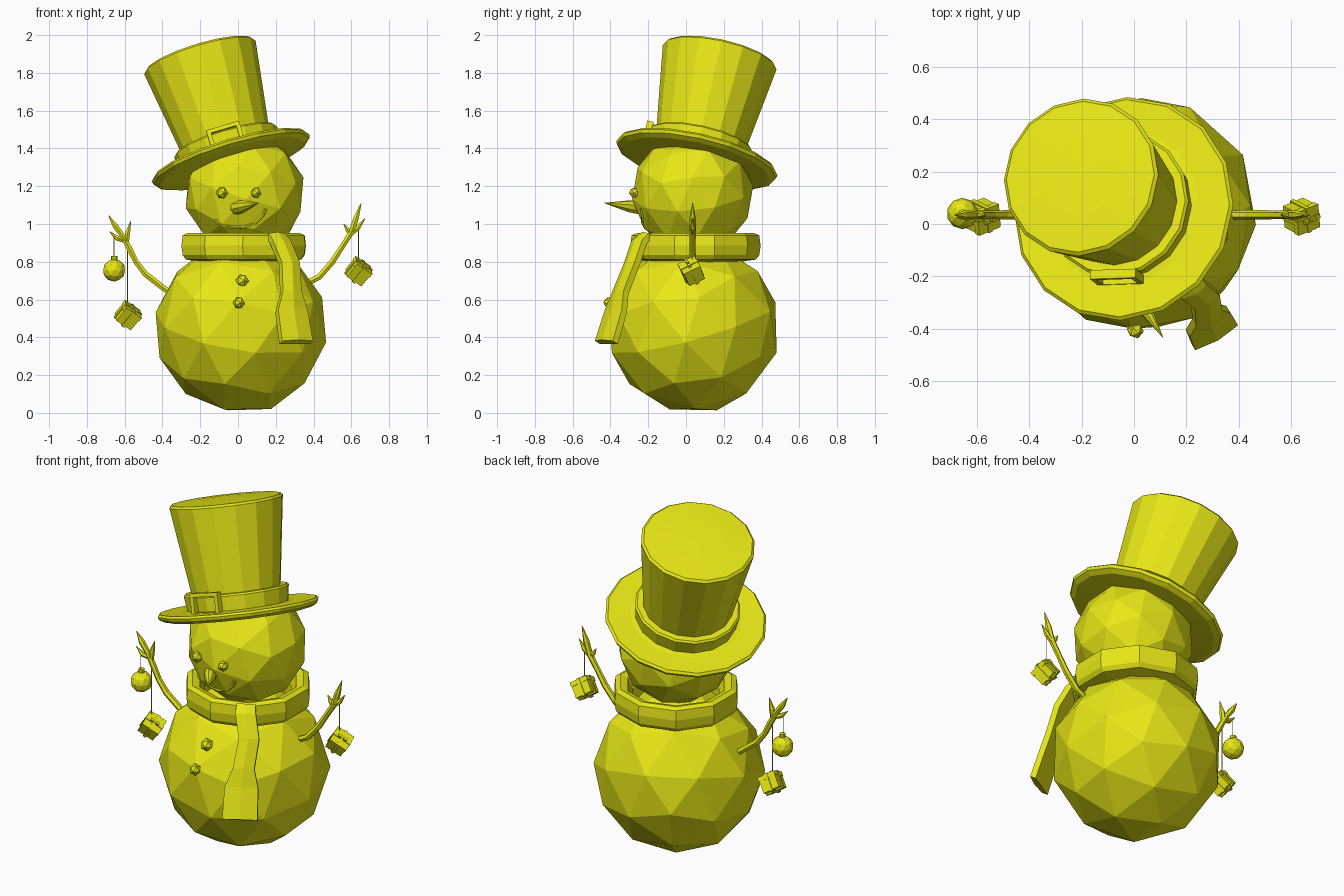
import bpy, bmesh, math
from mathutils import Vector, Matrix, Euler

if "Cube" in bpy.data.objects:
    bpy.data.objects.remove(bpy.data.objects["Cube"])

yellow = bpy.data.materials.new("yellow")
yellow.diffuse_color = (0.8, 0.8, 0.008, 1)
yellow.use_nodes = True
yellow.node_tree.nodes["Principled BSDF"].inputs["Base Color"].default_value = yellow.diffuse_color


def add(name, mesh, matrix=Matrix()):
    for p in mesh.polygons:
        p.use_smooth = False
    mesh.materials.clear()
    mesh.materials.append(yellow)
    ob = bpy.data.objects.new(name, mesh)
    ob.matrix_world = matrix
    bpy.context.collection.objects.link(ob)
    return ob


def from_bm(name, bm, matrix=Matrix()):
    bmesh.ops.recalc_face_normals(bm, faces=bm.faces)
    me = bpy.data.meshes.new(name)
    bm.to_mesh(me)
    bm.free()
    return add(name, me, matrix)


def ball(name, loc, r, sub=2, rot=(0, 0, 0)):
    bm = bmesh.new()
    m = Matrix.Translation(loc) @ Euler([math.radians(a) for a in rot]).to_matrix().to_4x4()
    bmesh.ops.create_icosphere(bm, subdivisions=sub, radius=r, matrix=m)
    return from_bm(name, bm)


def lathe(name, profile, sides, matrix=Matrix()):
    """Spin a closed (radius, height) profile about the local z axis."""
    bm = bmesh.new()
    vs = [bm.verts.new((r, 0, z)) for r, z in profile]
    es = [bm.edges.new((vs[i], vs[(i + 1) % len(vs)])) for i in range(len(vs))]
    bmesh.ops.spin(bm, geom=vs + es, cent=(0, 0, 0), axis=(0, 0, 1),
                   angle=math.tau, steps=sides, use_duplicate=False)
    bmesh.ops.remove_doubles(bm, verts=bm.verts, dist=0.0005)
    return from_bm(name, bm, matrix)


def boxes(name, parts, matrix):
    """Several boxes (centre, size) in one mesh."""
    bm = bmesh.new()
    for c, s in parts:
        bmesh.ops.create_cube(bm, size=1, matrix=Matrix.Translation(c) @ Matrix.Diagonal((*s, 1)))
    return from_bm(name, bm, matrix)


def tube(name, paths):
    """Faceted tubes through (x, y, z, radius) points."""
    cu = bpy.data.curves.new(name, 'CURVE')
    cu.dimensions = '3D'
    cu.bevel_depth = 1
    cu.bevel_resolution = 1
    cu.use_fill_caps = True
    for path in paths:
        sp = cu.splines.new('POLY')
        sp.points.add(len(path) - 1)
        for p, (x, y, z, r) in zip(sp.points, path):
            p.co = (x, y, z, 1)
            p.radius = r
    tmp = bpy.data.objects.new(name + "_curve", cu)
    bpy.context.collection.objects.link(tmp)
    bpy.context.view_layer.update()
    me = bpy.data.meshes.new_from_object(tmp.evaluated_get(bpy.context.evaluated_depsgraph_get()))
    bpy.data.objects.remove(tmp)
    return add(name, me)


def front_of(ob, x, z):
    """Point on the front surface of an object at x, z."""
    hit, loc, _, _ = ob.ray_cast((x, -2, z), (0, 1, 0))
    return loc if hit else Vector((x, -0.25, z))


# Snow balls
body = ball("body", (0.015, 0.04, 0.452), 0.46, rot=(17, 5, 12))
head = ball("head", (0.035, 0.035, 1.165), 0.322, rot=(15, 10, 40))
bpy.context.view_layer.update()

# Eyes and buttons
for name, ob, x, z, r in (("left_eye", head, -0.085, 1.165, 0.033), ("right_eye", head, 0.095, 1.165, 0.03),
                          ("upper_button", body, 0.022, 0.70, 0.036), ("lower_button", body, 0.005, 0.583, 0.033)):
    ball(name, front_of(ob, x, z) + Vector((0, -0.008, 0)), r, 1, (20, 30, 0))

# Nose
base, tip = Vector((-0.01, -0.24, 1.085)), Vector((0.113, -0.437, 1.112))
aim = Vector((0, 0, 1)).rotation_difference(tip - base).to_matrix().to_4x4()
lathe("nose", [(0, 0), (0.036, 0), (0.033, 0.07), (0, (tip - base).length)], 8, Matrix.Translation(base) @ aim)

# Mouth
smile = []
for x, z in ((-0.12, 1.025), (-0.105, 1.005), (-0.04, 0.985), (0.03, 0.982),
             (0.09, 1.005), (0.13, 1.045), (0.145, 1.08)):
    smile.append((*front_of(head, x, z), 0.009))
tube("mouth", [smile])

# Hat, tilted about the brim centre
up = Vector((-0.305, 0.225, 1))
tilt = Matrix.Translation((-0.035, 0.055, 1.335)) @ \
    Vector((0, 0, 1)).rotation_difference(up).to_matrix().to_4x4()
lathe("hat", [(0, -0.02), (0.28, -0.022), (0.40, -0.018), (0.43, -0.003), (0.437, 0.014), (0.425, 0.026),
              (0.30, 0.022), (0.235, 0.03), (0.24, 0.1), (0.308, 0.585), (0.295, 0.597), (0.15, 0.604), (0, 0.606)],
      16, tilt)
lathe("hat_band", [(0.22, 0.015), (0.272, 0.015), (0.285, 0.105), (0.275, 0.115), (0.22, 0.115)], 16, tilt)
boxes("hat_buckle", [((s * 0.08, -0.28, 0.07), (0.022, 0.035, 0.125)) for s in (-1, 1)]
      + [((0, -0.28, 0.07 + s * 0.052), (0.16, 0.035, 0.021)) for s in (-1, 1)], tilt)

# Scarf ring and hanging tail
lathe("scarf_ring", [(0.24, 0.80), (0.32, 0.812), (0.338, 0.835), (0.345, 0.885), (0.338, 0.94),
                     (0.31, 0.952), (0.27, 0.94), (0.24, 0.88)], 10,
      Matrix.Translation((0.03, 0.05, 0)) @ Matrix.Rotation(0.3, 4, 'Z'))
bm = bmesh.new()
across = Vector((0.86, 0.5, 0))
out = Vector((0.42, -0.72, 0.45)).normalized() * 0.022
rings = []
for x, y, z, w in ((0.20, -0.21, 0.945, 0.05), (0.225, -0.25, 0.91, 0.055), (0.275, -0.29, 0.79, 0.055),
                   (0.282, -0.35, 0.64, 0.058), (0.285, -0.375, 0.54, 0.09), (0.31, -0.425, 0.375, 0.095)):
    c = Vector((x, y, z))
    rings.append([bm.verts.new(c + a * w * across + b * out)
                  for a, b in ((-1, -1), (1, -1), (1, 0.6), (0, 1.2), (-1, 0.6))])
for r0, r1 in zip(rings, rings[1:]):
    for i in range(5):
        j = (i + 1) % 5
        bm.faces.new((r0[i], r0[j], r1[j], r1[i]))
bm.faces.new(rings[0])
bm.faces.new(rings[-1])
from_bm("scarf_tail", bm)

# Twig arms with forked ends
Y = 0.035
tube("left_arm", [
    [(-0.35, Y, 0.63, .017), (-0.40, Y, 0.665, .018), (-0.49, Y, 0.735, .018), (-0.54, Y, 0.80, .016),
     (-0.575, Y, 0.87, .017), (-0.61, Y, 0.935, .015), (-0.65, Y, 0.99, .017), (-0.685, Y, 1.045, .002)],
    [(-0.59, Y, 0.89, .012), (-0.585, Y, 0.95, .016), (-0.568, Y, 1.015, .002)],
    [(-0.60, Y, 0.91, .012), (-0.64, Y - .01, 0.925, .014), (-0.68, Y - .01, 0.96, .002)]])
tube("right_arm", [
    [(0.37, Y, 0.69, .017), (0.43, Y, 0.72, .018), (0.50, Y, 0.80, .018), (0.545, Y, 0.87, .016),
     (0.60, Y, 0.955, .017), (0.625, Y, 1.03, .017), (0.652, Y, 1.11, .002)],
    [(0.59, Y, 0.94, .012), (0.635, Y, 0.98, .015), (0.672, Y, 1.03, .002)],
    [(0.595, Y, 0.945, .012), (0.58, Y, 0.97, .014), (0.56, Y, 1.0, .002)]])

# Hanging bauble
ball("bauble", (-0.656, 0.04, 0.755), 0.06)
lathe("bauble_cap", [(0, 0.805), (0.017, 0.805), (0.017, 0.83), (0, 0.83)], 8, Matrix.Translation((-0.656, 0.04, 0)))

# Hanging gift boxes with ribbons and bows
for name, loc, rot in (("left_gift", (-0.583, 0.03, 0.515), (18, 40, 20)),
                       ("right_gift", (0.638, 0.03, 0.748), (18, 40, 20))):
    m = Matrix.Translation(loc) @ Euler([math.radians(a) for a in rot], 'ZXY').to_matrix().to_4x4()
    boxes(name, [((0, 0, 0), (0.098, 0.092, 0.088)), ((0, 0, 0.035), (0.104, 0.098, 0.025))], m)
    boxes(name + "_ribbon", [((0, 0, 0), (0.018, 0.104, 0.102)), ((0, 0, 0), (0.109, 0.018, 0.102))], m)
    boxes(name + "_bow", [((s * 0.016, 0, 0.055), (0.022, 0.014, 0.014)) for s in (-1, 1)], m)

# Strings
for name, x, z0, z1 in (("bauble_string", -0.656, 0.82, 0.93), ("left_gift_string", -0.585, 0.55, 0.88),
                        ("right_gift_string", 0.638, 0.78, 0.98)):
    tube(name, [[(x, 0.033, z0, .0025), (x, 0.033, z1, .0025)]])
